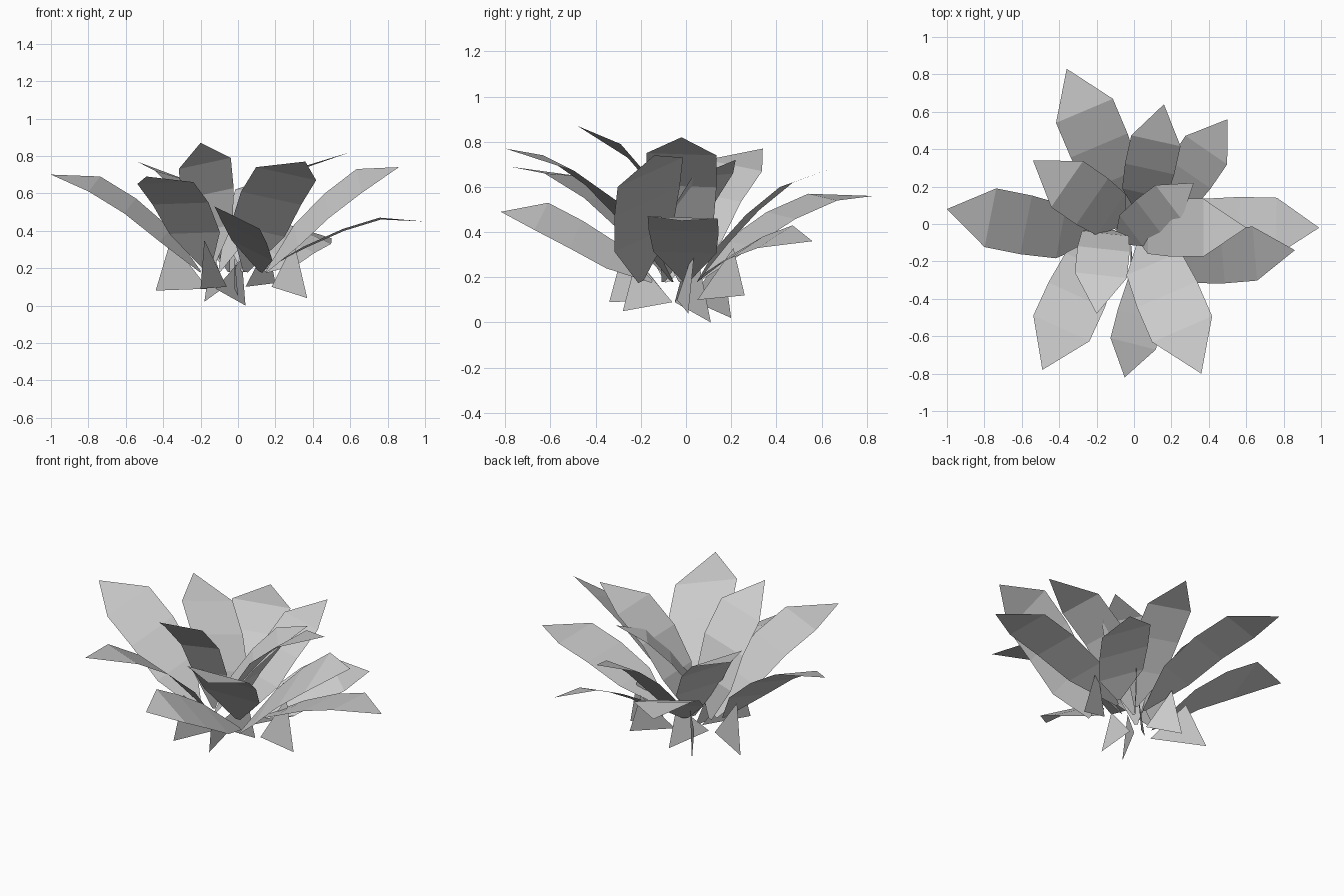
import bpy
import bmesh
from mathutils import Vector

cube = bpy.data.objects.get("Cube")
if cube:
    bpy.data.objects.remove(cube, do_unlink=True)

# Single flat grey for the whole plant
grey = bpy.data.materials.new("leaf_grey")
grey.use_nodes = True
colour = (0.6, 0.6, 0.6, 1)
grey.diffuse_color = colour
grey.node_tree.nodes["Principled BSDF"].inputs["Base Color"].default_value = colour


def make_object(name, bm):
    mesh = bpy.data.meshes.new(name)
    bm.to_mesh(mesh)
    bm.free()
    mesh.materials.append(grey)
    obj = bpy.data.objects.new(name, mesh)
    bpy.context.collection.objects.link(obj)
    return obj


def bezier(start, control, end, t):
    return start.lerp(control, t).lerp(control.lerp(end, t), t)


def make_leaf(name, base, tip, left_z, right_z, width):
    """Curved blade: narrow base, wide rows and a pointed tip."""
    base = Vector((*base, 0.18))
    tip = Vector(tip)
    outward = tip - base
    outward.z = 0
    outward.normalize()
    across = Vector((-outward.y, outward.x, 0)) * width / 2
    across.z = (left_z - right_z) / 2
    shoulder = tip - outward * width * 0.74
    shoulder.z = (left_z + right_z) / 2
    control = shoulder - (tip - shoulder) * 1.2 - Vector((0, 0, 0.08))
    bm = bmesh.new()
    rows = []
    for t, spread in ((0, 0.08), (0.33, 0.9), (0.66, 1), (1, 1)):
        centre = bezier(base, control, shoulder, t)
        rows.append([bm.verts.new(centre + across * spread * side) for side in (1, -1)])
    for low, high in zip(rows, rows[1:]):
        bm.faces.new((low[0], low[1], high[1], high[0]))
    bm.faces.new((rows[-1][0], rows[-1][1], bm.verts.new(tip)))
    make_object(name, bm)


def make_root_leaf(name, corners):
    """Short triangular blade standing beneath the rosette."""
    bm = bmesh.new()
    bm.faces.new([bm.verts.new(corner) for corner in corners])
    make_object(name, bm)


# Rosette leaves: name, base, tip, height of each shoulder, width
leaves = (
    ("back_right_leaf", (-.03, .05), (-.36, .83, .56), .57, .54, .33),
    ("back_leaf", (.03, .05), (.16, .64, .68), .62, .6, .27),
    ("back_left_leaf", (.15, .05), (.5, .56, .36), .43, .33, .27),
    ("left_low_leaf", (.12, 0), (.99, -.02, .45), .46, .47, .31),
    ("left_tall_leaf", (-.02, -.02), (.6, -.02, .82), .74, .75, .31),
    ("left_middle_leaf", (.15, -.2), (.86, -.14, .74), .73, .6, .29),
    ("front_left_leaf", (.04, -.06), (.36, -.8, .77), .67, .74, .35),
    ("front_leaf", (.12, -.15), (-.05, -.82, .49), .41, .53, .25),
    ("front_right_leaf", (-.16, -.06), (-.49, -.78, .69), .66, .65, .33),
    ("front_tall_leaf", (-.15, -.02), (-.2, -.48, .87), .79, .73, .28),
    ("right_leaf", (-.2, -.08), (-1, .08, .7), .61, .69, .32),
    ("back_right_tall_leaf", (-.05, 0), (-.54, .34, .77), .72, .67, .3),
    ("inner_leaf", (-.1, -.1), (.32, .22, .72), .66, .64, .23),
)
for leaf in leaves:
    make_leaf(*leaf)

# Small upright leaves around the root: outer foot, inner foot, top
root_leaves = {
    "root_leaf_right": ((-.44, .1, .08), (-.16, -.05, .09), (-.36, .02, .35)),
    "root_leaf_left": ((.37, .01, .04), (.18, -.04, .1), (.3, .04, .34)),
    "root_leaf_back_right": ((-.18, .2, .02), (-.07, .02, .1), (-.14, .16, .3)),
    "root_leaf_back": ((.04, .11, 0), (-.12, -.05, .09), (.02, .06, .25)),
    "root_leaf_back_left": ((.2, .26, .12), (.04, .05, .1), (.16, .21, .33)),
    "root_leaf_front_right": ((-.2, -.34, .09), (-.06, -.07, .1), (-.18, -.27, .35)),
    "root_leaf_front": ((0, -.28, .05), (-.02, -.06, .09), (-.02, -.22, .28)),
}
for name, corners in root_leaves.items():
    make_root_leaf(name, corners)
